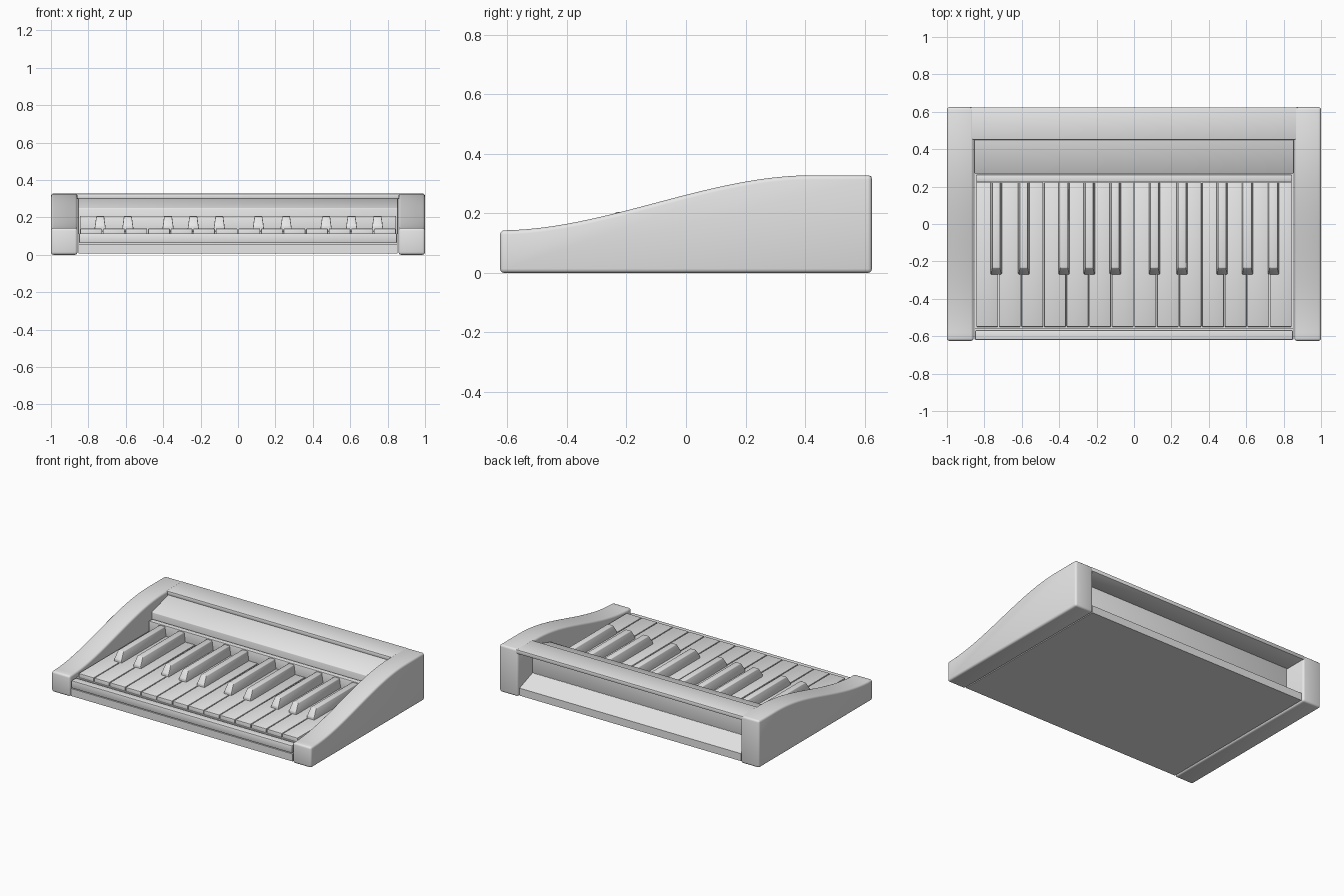
import bpy, bmesh, math

if "Cube" in bpy.data.objects:
    bpy.data.objects.remove(bpy.data.objects["Cube"])

grey = bpy.data.materials.new("plain grey")
grey.diffuse_color = (0.8, 0.8, 0.8, 1)
grey.use_nodes = True
grey.node_tree.nodes["Principled BSDF"].inputs["Base Color"].default_value = grey.diffuse_color


def prism(name, profile, x0, x1, bevel=0.0, segments=2, top_taper=0.0):
    """Extrude a (y, z) profile along x, optionally narrowing its upper points."""
    bm = bmesh.new()
    zmax = max(z for y, z in profile)
    zmin = min(z for y, z in profile)
    rings = []
    for x, inward in ((x0, 1), (x1, -1)):
        rings.append([bm.verts.new((x + inward * top_taper * (z - zmin) / (zmax - zmin), y, z))
                      for y, z in profile])
    bm.faces.new(rings[0])
    bm.faces.new(rings[1][::-1])
    n = len(profile)
    for i in range(n):
        j = (i + 1) % n
        bm.faces.new((rings[0][i], rings[1][i], rings[1][j], rings[0][j]))
    bmesh.ops.recalc_face_normals(bm, faces=bm.faces)
    if bevel:
        sharp = [e for e in bm.edges if e.calc_face_angle(0) > math.radians(25)]
        bmesh.ops.bevel(bm, geom=sharp, offset=bevel, segments=segments,
                        profile=0.5, affect='EDGES', clamp_overlap=True)
    mesh = bpy.data.meshes.new(name)
    bm.to_mesh(mesh)
    bm.free()
    mesh.materials.append(grey)
    ob = bpy.data.objects.new(name, mesh)
    bpy.context.collection.objects.link(ob)
    bpy.ops.object.select_all(action='DESELECT')
    ob.select_set(True)
    bpy.context.view_layer.objects.active = ob
    bpy.ops.object.shade_smooth_by_angle(angle=math.radians(40))
    return ob


def box(name, x0, x1, y0, y1, z0, z1, bevel=0.0):
    return prism(name, [(y0, z0), (y1, z0), (y1, z1), (y0, z1)], x0, x1, bevel)


# Side cheeks with an S-curved top
curve = []
for i in range(25):
    t = i / 24
    curve.append((-0.625 + 1.045 * t, 0.143 + 0.185 * t * t * (3 - 2 * t)))
cheek = [(-0.625, 0)] + curve + [(0.625, 0.328), (0.625, 0)]
prism("left_cheek", cheek, -1.0, -0.858, 0.014, 3)
prism("right_cheek", cheek, 0.858, 1.0, 0.014, 3)

# Base with a sloped ledge at the open back
prism("base", [(-0.618, 0.006), (0.612, 0.006), (0.612, 0.058), (0.47, 0.11),
               (0.47, 0.112), (-0.56, 0.112), (-0.56, 0.058), (-0.618, 0.058)],
      -0.853, 0.853)

# Front rail above the base lip
box("front_rail", -0.85, 0.85, -0.62, -0.568, 0.062, 0.115, 0.006)

# Rear top rail and the panel behind the keys
box("top_rail", -0.875, 0.875, 0.45, 0.624, 0.298, 0.3265, 0.006)
prism("back_panel", [(0.27, 0.11), (0.47, 0.11), (0.47, 0.3), (0.448, 0.3), (0.27, 0.25)],
      -0.855, 0.855, 0.004)
box("key_strip", -0.845, 0.845, 0.226, 0.264, 0.11, 0.208, 0.005)

# Fourteen natural keys
pitch = 1.69 / 14
for i in range(14):
    x = -0.845 + pitch * i
    box(f"natural_key_{i + 1}", x + 0.0025, x + pitch - 0.0025,
        -0.55, 0.222, 0.1, 0.14, 0.004)

# Sharp keys in groups of two and three, with sloping fronts
sharp_profile = [(-0.27, 0.125), (0.222, 0.125), (0.222, 0.205), (-0.235, 0.205), (-0.268, 0.155)]
for i, x in enumerate((-0.737, -0.589, -0.374, -0.239, -0.1,
                       0.109, 0.257, 0.471, 0.607, 0.746)):
    prism(f"sharp_key_{i + 1}", sharp_profile, x - 0.032, x + 0.032, 0.004, 2, 0.011)
